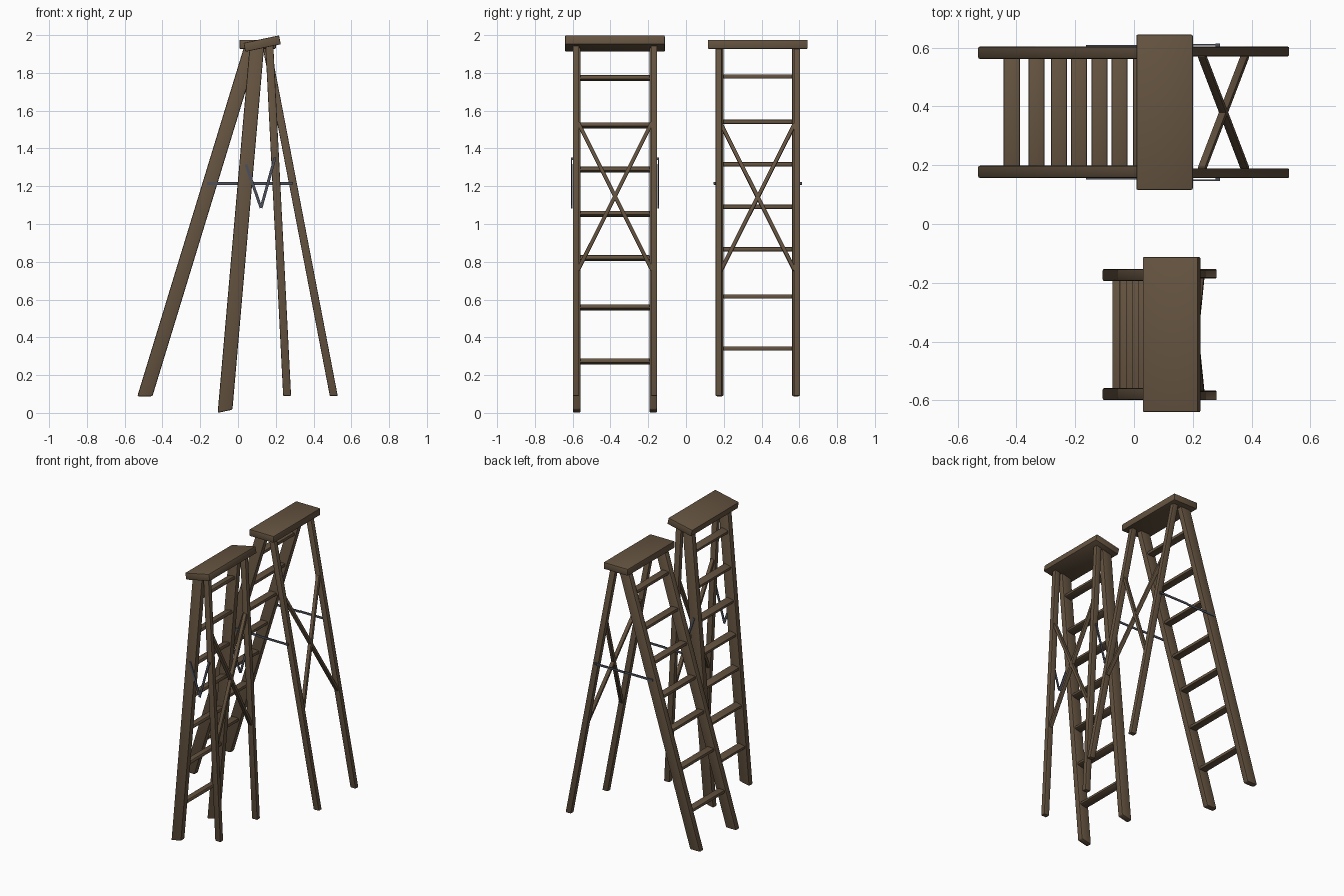
import bpy, bmesh, math
from mathutils import Vector

cube = bpy.data.objects.get("Cube")
if cube:
    bpy.data.objects.remove(cube, do_unlink=True)


def material(name, color):
    m = bpy.data.materials.new(name)
    m.use_nodes = True
    m.diffuse_color = (*color, 1)
    m.node_tree.nodes["Principled BSDF"].inputs["Base Color"].default_value = (*color, 1)
    return m


wood = material("dark_wood", (0.13, 0.088, 0.052))
metal = material("blue_grey_metal", (0.075, 0.08, 0.105))
made = []


def prism(name, loop, sweep, mat, bevel=0.0):
    """Extrude a closed loop of 3D points along a vector, with rounded edges."""
    bm = bmesh.new()
    face = bm.faces.new([bm.verts.new(p) for p in loop])
    out = bmesh.ops.extrude_face_region(bm, geom=[face])
    verts = [v for v in out["geom"] if isinstance(v, bmesh.types.BMVert)]
    bmesh.ops.translate(bm, verts=verts, vec=sweep)
    bmesh.ops.recalc_face_normals(bm, faces=bm.faces[:])
    if bevel:
        bmesh.ops.bevel(bm, geom=bm.edges[:], offset=bevel, segments=2,
                        profile=0.5, affect='EDGES')
    mesh = bpy.data.meshes.new(name)
    bm.to_mesh(mesh)
    bm.free()
    mesh.materials.append(mat)
    ob = bpy.data.objects.new(name, mesh)
    bpy.context.collection.objects.link(ob)
    made.append(ob)


def bar(name, a, b, width, depth, normal, mat, bevel=0.0):
    """Straight bar from a to b; depth is measured along the normal."""
    a, b, n = Vector(a), Vector(b), Vector(normal).normalized()
    side = (b - a).cross(n).normalized() * width / 2
    off = n * depth / 2
    prism(name, [p - off for p in (a - side, b - side, b + side, a + side)],
          n * depth, mat, bevel)


def ladder(prefix, yc, head, tilt, leg_top, leg_foot, joints):
    c, s = math.cos(tilt), math.sin(tilt)

    # Swing a point of the ladder frame about the centre of its cap
    def place(x, y, z):
        return Vector((head[0] + x * c - z * s, yc + y, head[1] + x * s + z * c))

    def slab(name, outline, y0, y1, bevel):
        prism(name, [place(x, y0, z) for x, z in outline], (0, y1 - y0, 0), wood, bevel)

    def rect(x, z, w, h):
        return [(x - w / 2, z - h / 2), (x + w / 2, z - h / 2),
                (x + w / 2, z + h / 2), (x - w / 2, z + h / 2)]

    # Cap board
    slab(prefix + "cap", rect(0, 0, 0.192, 0.048), -0.264, 0.264, 0.005)

    # Front rails, cut level at both ends
    foot, top, half = (-0.597, -1.863), (-0.034, -0.02), 0.04
    outline = [(foot[0] - half, foot[1]), (foot[0] + half, foot[1]),
               (top[0] + half, top[1]), (top[0] - half, top[1])]
    for label, y in (("right_", -0.2025), ("left_", 0.2025)):
        slab(prefix + label + "front_rail", outline, y - 0.021, y + 0.021, 0.007)

    # Treads
    for i, z in enumerate((0.34, 0.615, 0.865, 1.09, 1.315, 1.54, 1.78)):
        z -= 1.95
        x = foot[0] + (top[0] - foot[0]) * (z - foot[1]) / (top[1] - foot[1])
        slab(f"{prefix}tread_{i + 1}", rect(x, z, 0.055, 0.023), -0.187, 0.187, 0.006)

    # Rear legs
    (tx, tz), (fx, fz) = leg_top, leg_foot
    for label, y in (("right_", -0.207), ("left_", 0.207)):
        y0 = yc + y - 0.0165
        prism(prefix + label + "rear_leg",
              [(fx - 0.021, y0, fz), (fx + 0.021, y0, fz),
               (tx + 0.021, y0, tz), (tx - 0.021, y0, tz)], (0, 0.033, 0), wood, 0.004)

    # Crossed braces lying in the plane of the rear legs
    def on_leg(t, y):
        return Vector((tx + (fx - tx) * t, yc + y, tz + (fz - tz) * t))

    normal = Vector((fx - tx, 0, fz - tz)).cross(Vector((0, 1, 0)))
    for i, sgn in enumerate((-1, 1)):
        bar(f"{prefix}cross_brace_{i + 1}", on_leg(0.22, 0.195 * sgn),
            on_leg(0.64, -0.195 * sgn), 0.02, 0.026, normal, wood, 0.003)

    # Folding metal spreaders on the outer sides
    for label, sgn in (("right_", -1), ("left_", 1)):
        for i in range(2):
            a, b = [(x, yc + sgn * (0.2265 + 0.004 * i), z)
                    for x, z in joints[i:i + 2]]
            bar(f"{prefix}{label}spreader_{i + 1}", a, b, 0.015, 0.005,
                (0, 1, 0), metal)
        # Fixing pin through the rear leg
        x, z = joints[2]
        bar(prefix + label + "spreader_pin", (x - 0.007, yc + sgn * 0.226, z),
            (x + 0.007, yc + sgn * 0.226, z), 0.014, 0.016, (0, 1, 0), metal)


ladder("open_ladder_", 0.38, (0.104, 1.951), 0.0, (0.152, 1.935), (0.507, 0.09),
       [(-0.163, 1.215), (0.06, 1.215), (0.285, 1.215)])
ladder("half_folded_ladder_", -0.376, (0.128, 1.955), -math.radians(-12),
       (0.166, 1.945), (0.26, 0.09),
       [(0.042, 1.315), (0.122, 1.085), (0.194, 1.345)])

# Smooth rounded edges, keep the rest crisp
bpy.ops.object.select_all(action='DESELECT')
for ob in made:
    ob.select_set(True)
bpy.context.view_layer.objects.active = made[0]
bpy.ops.object.shade_smooth_by_angle(angle=math.radians(40))
